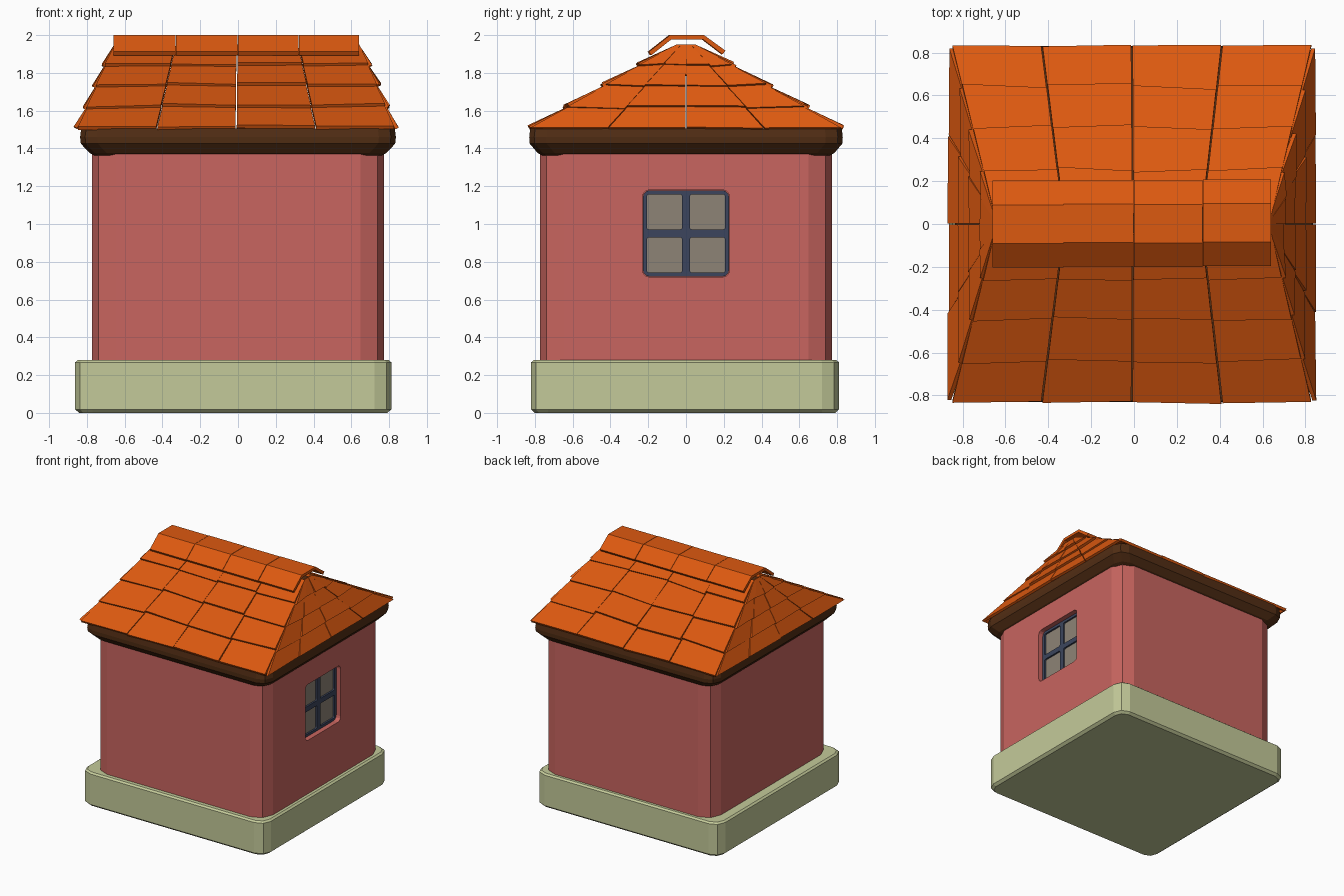
import bpy, bmesh, math, random
from mathutils import Vector

if "Cube" in bpy.data.objects:
    bpy.data.objects.remove(bpy.data.objects["Cube"])
random.seed(4)

def material(name, rgb):
    m = bpy.data.materials.new(name)
    m.diffuse_color = (*rgb, 1)
    m.use_nodes = True
    m.node_tree.nodes["Principled BSDF"].inputs["Base Color"].default_value = m.diffuse_color
    return m

PINK = material("pink_wall", (0.58, 0.13, 0.115))
STONE = material("pale_stone", (0.55, 0.59, 0.32))
BROWN = material("dark_wood", (0.085, 0.027, 0.007))
ORANGE = material("orange_tile", (0.72, 0.10, 0.005))
NAVY = material("window_paint", (0.045, 0.06, 0.11))
GLASS = material("window_glass", (0.27, 0.23, 0.18))

def finish(name, bm, mat):
    bmesh.ops.recalc_face_normals(bm, faces=bm.faces)
    me = bpy.data.meshes.new(name)
    bm.to_mesh(me)
    bm.free()
    ob = bpy.data.objects.new(name, me)
    bpy.context.collection.objects.link(ob)
    me.materials.append(mat)
    return ob

def rounded(hx, hy, r, seg=2):
    pts = []
    for k, (sx, sy) in enumerate([(1, 1), (-1, 1), (-1, -1), (1, -1)]):
        for i in range(seg + 1):
            a = math.pi / 2 * (k + i / seg)
            pts.append((sx * (hx - r) + r * math.cos(a), sy * (hy - r) + r * math.sin(a)))
    return pts

def loft(bm, rings):
    loops = [[bm.verts.new(p) for p in ring] for ring in rings]
    n = len(loops[0])
    for a, b in zip(loops, loops[1:]):
        for i in range(n):
            bm.faces.new((a[i], a[(i + 1) % n], b[(i + 1) % n], b[i]))
    bm.faces.new(loops[0])
    bm.faces.new(loops[-1])

# stacked rounded rectangles: (half x, half y, corner radius, z)
def block(name, sections, mat, cx=0, cy=0):
    bm = bmesh.new()
    loft(bm, [[(x + cx, y + cy, z) for x, y in rounded(hx, hy, r)] for hx, hy, r, z in sections])
    return finish(name, bm, mat)

# rounded panel facing +x
def panel(bm, y, z, hw, hh, r, x0, x1, seg=3):
    loft(bm, [[(x, y + p, z + q) for p, q in rounded(hw, hh, r, seg)] for x in (x0, x1)])

# plinth, walls, cornice
block("plinth", [(.815, .795, .07, 0), (.837, .815, .09, .018), (.837, .815, .09, .268),
                 (.822, .80, .08, .28)], STONE, -.025, -.005)
walls = block("walls", [(.774, .774, .125, .001), (.774, .774, .125, 1.42)], PINK)
block("cornice", [(.755, .755, .08, 1.36), (.785, .785, .09, 1.375), (.832, .827, .09, 1.425),
                  (.836, .83, .09, 1.46), (.83, .825, .09, 1.505)], BROWN)

# window recess in the right wall
WZ = .95
bm = bmesh.new()
panel(bm, 0, WZ, .23, .23, .035, .715, .9)
cutter = finish("window_cutter", bm, PINK)
cutter.hide_render = True
cutter.hide_viewport = True
cut = walls.modifiers.new("recess", 'BOOLEAN')
cut.object = cutter
cut.solver = 'EXACT'

# window frame: rounded panel with four holes made as pockets
bm = bmesh.new()
panel(bm, 0, WZ, .228, .228, .035, .705, .735)
frame = finish("window_frame", bm, NAVY)
bm = bmesh.new()
for sy in (-1, 1):
    for sz in (-1, 1):
        panel(bm, sy * .114, WZ + sz * .114, .093, .093, .012, .717, .8)
holes = finish("pane_cutter", bm, NAVY)
holes.hide_render = True
holes.hide_viewport = True
cut = frame.modifiers.new("panes", 'BOOLEAN')
cut.object = holes
cut.solver = 'EXACT'
bm = bmesh.new()
for sy in (-1, 1):
    for sz in (-1, 1):
        panel(bm, sy * .114, WZ + sz * .114, .094, .094, .012, .71, .721)
finish("window_panes", bm, GLASS)

# thin slab from a quad, thickened inwards
def slab(bm, quad, n, t):
    loft(bm, [quad, [p - n * t for p in quad]])

# one roof slope: 4 x 4 warped tiles between an eave and a top edge
def slope(name, e0, e1, t0, t1, n=4):
    e0, e1, t0, t1 = map(Vector, (e0, e1, t0, t1))
    nrm = (e1 - e0).cross(t0 - e0).normalized()
    at = lambda u, v: e0.lerp(e1, u).lerp(t0.lerp(t1, u), v)
    bm = bmesh.new()
    for r in range(n):
        for c in range(n):
            lo = r / n + (random.uniform(-.015, .008) if r else 0)
            hi = min((r + 1) / n + .04, 1)
            u0, u1 = c / n + .002, (c + 1) / n - .002
            tilt = random.uniform(-.012, .012) if r else random.uniform(-.006, .006)
            lift = random.uniform(.012, .022)
            slab(bm, [at(u0, lo + tilt) + nrm * lift, at(u1, lo - tilt) + nrm * lift * random.uniform(.7, 1.2),
                      at(u1, hi), at(u0, hi)], nrm, .02)
    return finish(name, bm, ORANGE)

X, Y, ZE, ZT, R = .85, .825, 1.505, 1.95, .655
slope("front_tiles", (-X, -Y, ZE), (X - .02, -Y, ZE), (-R, -.05, ZT), (R - .01, -.05, ZT))
slope("back_tiles", (X - .02, Y, ZE), (-X, Y, ZE), (R - .01, .05, ZT), (-R, .05, ZT))
slope("right_tiles", (X - .015, -Y, ZE), (X - .015, Y, ZE), (R - .015, -.05, ZT), (R - .015, .05, ZT))
slope("left_tiles", (-X, Y, ZE), (-X, -Y, ZE), (-R, .05, ZT), (-R, -.05, ZT))

# folded ridge caps
bm = bmesh.new()
for x0, x1 in [(-.66, -.33), (-.328, -.003), (0, .32), (.323, .64)]:
    j = random.uniform(-.008, .008)
    top = [(-.2 + j, 1.912), (-.088 + j, 2.0), (.092 + j, 2.0), (.205 + j, 1.918)]
    low = [(.19 + j, 1.898), (.085 + j, 1.978), (-.08 + j, 1.978), (-.188 + j, 1.893)]
    loft(bm, [[(x, y, z) for y, z in top + low] for x in (x0, x1)])
finish("ridge_caps", bm, ORANGE)
